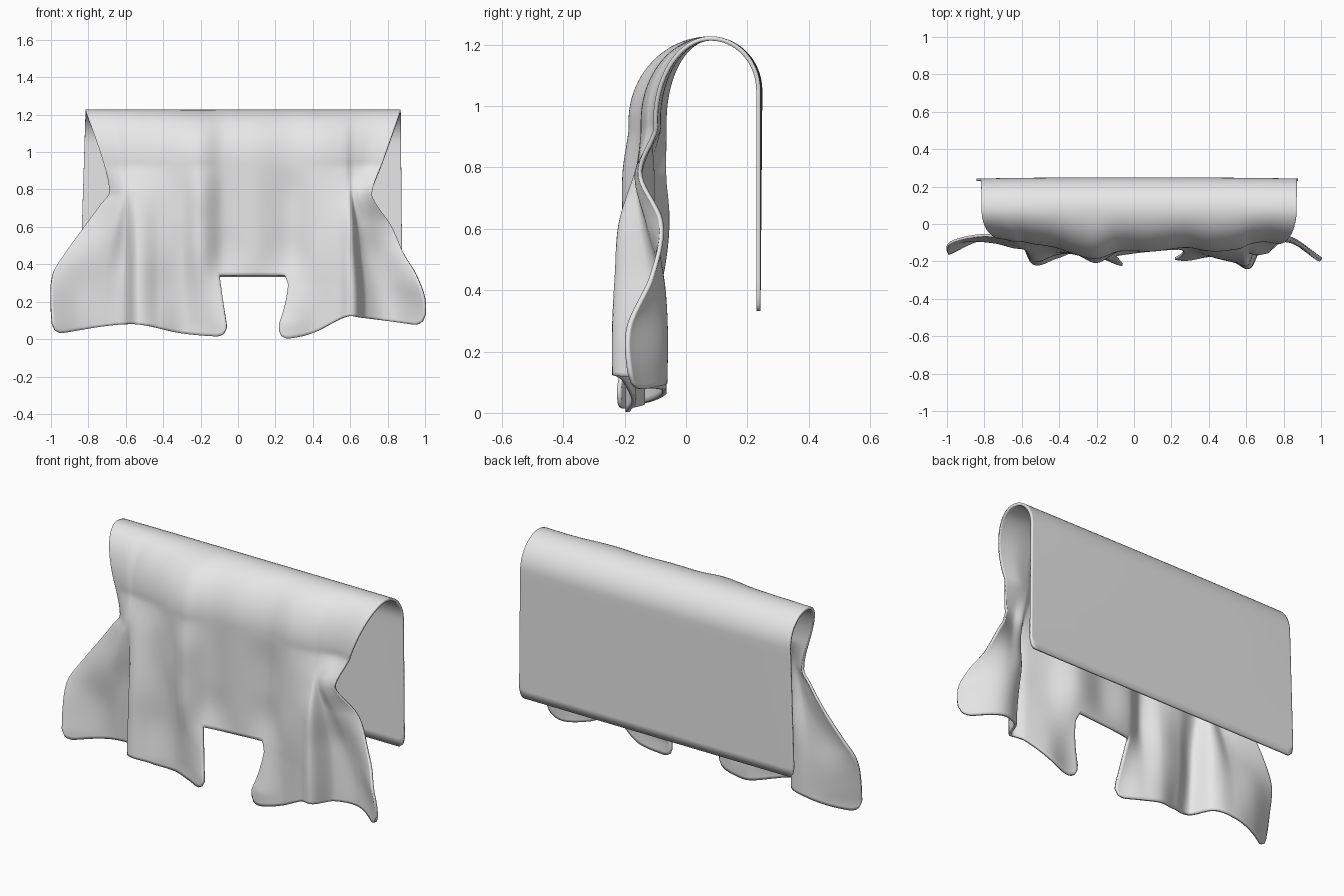
import bpy
import bmesh
from math import sin, cos, pi, sqrt, exp, radians

if "Cube" in bpy.data.objects:
    bpy.data.objects.remove(bpy.data.objects["Cube"], do_unlink=True)


def curve(keys, values, t):
    """Smooth interpolation through (key, value) pairs, clamped at both ends."""
    last = len(keys) - 1
    t = min(max(t, keys[0]), keys[last])
    i = 0
    while i < last - 1 and t > keys[i + 1]:
        i += 1

    def slope(k):
        lo, hi = max(k - 1, 0), min(k + 1, last)
        return (values[hi] - values[lo]) / (keys[hi] - keys[lo])

    width = keys[i + 1] - keys[i]
    s = (t - keys[i]) / width
    blend = s * s * (3 - 2 * s)
    return (values[i] * (1 - blend) + values[i + 1] * blend
            + width * slope(i) * s * (1 - s) ** 2
            - width * slope(i + 1) * s * s * (1 - s))


def spread(start, end, count):
    return [start + (end - start) * k / count for k in range(count)]


# Fold depths (hundredths) across the sheet, one row per height;
# the top row is held for a short band so the rounded top joins smoothly
SHOULDER_Z = .95
STATIONS = [-1, -.85, -.72, -.6, -.54, -.42, -.3, -.2, -.08, .1, .28, .42, .54, .62, .68, .82, 1]
HEIGHTS = [.08, .27, .45, .62, .78, .92, SHOULDER_Z]
DEPTHS = [
    [16, 9, 7, 10, 21, 18, 14, 17, 22, 14, 19, 17, 20, 23, 12, 7, 18],
    [13, 8, 8, 10, 20, 16, 14, 18, 18, 14, 15, 17, 20, 23, 11, 7, 19],
    [8, 9, 10, 10, 19, 16, 15, 20, 14, 14, 11, 17, 20, 22, 11, 8, 11],
    [6, 9, 12, 12, 17, 15, 16, 20, 14, 14, 11, 16, 19, 21, 14, 12, 8],
    [7, 10, 12, 13, 14, 14, 16, 20, 14, 14, 11, 15, 16, 16, 15, 16, 15],
    [7, 8, 9, 9, 10, 12, 16, 18, 14, 14, 12, 14, 13, 11, 10, 9, 10],
]
# Side outlines and hem of the front drop
EDGE_Z = [.03, .2, .35, .45, .6, .72, .78, .95, 1.22]
LEFT_X = [-.99, -1, -.99, -.93, -.82, -.73, -.685, -.72, -.815]
RIGHT_X = [.99, 1, .95, .89, .82, .74, .715, .775, .87]
HEM_U = [-1, -.57, -.3, -.1, .25, .4, .58, .66, 1]
HEM_Z = [.025, .08, .03, .012, .0, .03, .12, .115, .07]
NOTCH_A, NOTCH_B, NOTCH_Z = -.1, .25, .34
TOP_Z, TOP_Y, BACK_Y, BACK_HEM = 1.22, .08, .236, .332


def place_x(u, left, right):
    """Keep the middle fixed and stretch the outer parts to the side edges."""
    inner = .58
    if u < -inner:
        return -inner + (u + inner) / (1 - inner) * -(left + inner)
    if u > inner:
        return inner + (u - inner) / (1 - inner) * (right - inner)
    return u


def back_x(u, z):
    wide = (TOP_Z - z) / (TOP_Z - BACK_HEM)
    return place_x(u, -.815 - .028 * wide, .87 + .008 * wide)


def front_x(u, z):
    x = place_x(u, curve(EDGE_Z, LEFT_X, z), curve(EDGE_Z, RIGHT_X, z))
    if z < NOTCH_Z:
        drop = min((NOTCH_Z - z) / .2, 1.3)
        if u <= NOTCH_A:
            x += .03 * drop * exp((u - NOTCH_A) / .1)
        elif u >= NOTCH_B:
            x += (.02 - .03 * drop * drop) * min(drop * 4, 1) * exp((NOTCH_B - u) / .1)
    return x


def corner_lift(distance, radius):
    d = max(radius - distance, 0)
    return radius - sqrt(max(radius * radius - d * d, 0))


def column_points(u):
    """Sheet points from the back hem, over the top, to the front hem."""
    depths = [-curve(STATIONS, row, u) / 100 for row in DEPTHS]
    depths.append(depths[-1])
    points = []

    # Flat back panel, with a faint outward bow in the middle
    back_y = BACK_Y + .006 * (1 - u * u)
    shoulder = 1.05
    hem = BACK_HEM + corner_lift(1 - abs(u), .05)
    for z in spread(hem, shoulder, 16):
        rise = (z - BACK_HEM) / (shoulder - BACK_HEM)
        points.append((back_x(u, z), BACK_Y + (back_y - BACK_Y) * rise, z))

    # Rounded top, back half then front half
    for a in spread(pi / 2, 0, 14):
        z = shoulder + (TOP_Z - shoulder) * cos(a)
        points.append((back_x(u, z), TOP_Y + (back_y - TOP_Y) * sin(a), z))
    for a in spread(0, pi / 2, 22):
        z = SHOULDER_Z + (TOP_Z - SHOULDER_Z) * cos(a)
        points.append((front_x(u, z), TOP_Y + (depths[-1] - TOP_Y) * sin(a), z))

    # Folded front drop, then lower flaps with rounded corners
    gap = min(abs(u - NOTCH_A), abs(u - NOTCH_B))
    hem = curve(HEM_U, HEM_Z, u) + corner_lift(1 - abs(u), .06) + corner_lift(gap, .045)
    for z in spread(SHOULDER_Z, NOTCH_Z, 34) + spread(NOTCH_Z, hem, 18) + [hem]:
        points.append((front_x(u, z), curve(HEIGHTS, depths, z), z))
    return points


# Draped sheet
columns = spread(-1, NOTCH_A, 76) + spread(NOTCH_A, NOTCH_B, 24) + spread(NOTCH_B, 1, 70) + [1]
bm = bmesh.new()
grid = [[bm.verts.new(p) for p in column_points(u)] for u in columns]
notch_row = len(grid[0]) - 19
for i in range(len(grid) - 1):
    middle = (columns[i] + columns[i + 1]) / 2
    for j in range(len(grid[0]) - 1):
        if j >= notch_row and NOTCH_A < middle < NOTCH_B:
            continue
        bm.faces.new((grid[i][j], grid[i + 1][j], grid[i + 1][j + 1], grid[i][j + 1]))
bmesh.ops.delete(bm, geom=[v for v in bm.verts if not v.link_faces], context="VERTS")
bmesh.ops.recalc_face_normals(bm, faces=bm.faces)
mesh = bpy.data.meshes.new("draped_cloth")
bm.to_mesh(mesh)
bm.free()
cloth = bpy.data.objects.new("draped_cloth", mesh)
bpy.context.collection.objects.link(cloth)

# Plain cloth colour
grey = bpy.data.materials.new("light_grey_cloth")
grey.use_nodes = True
grey.diffuse_color = (.8, .8, .8, 1)
shader = next(n for n in grey.node_tree.nodes if n.type == "BSDF_PRINCIPLED")
shader.inputs["Base Color"].default_value = (.8, .8, .8, 1)
mesh.materials.append(grey)

# Cloth thickness with a soft rim
for obj in bpy.context.selected_objects:
    obj.select_set(False)
cloth.select_set(True)
bpy.context.view_layer.objects.active = cloth
thick = cloth.modifiers.new("thickness", "SOLIDIFY")
thick.thickness = .014
thick.offset = 0
bpy.ops.object.modifier_apply(modifier=thick.name)
bpy.ops.object.shade_smooth_by_angle(angle=radians(120))
